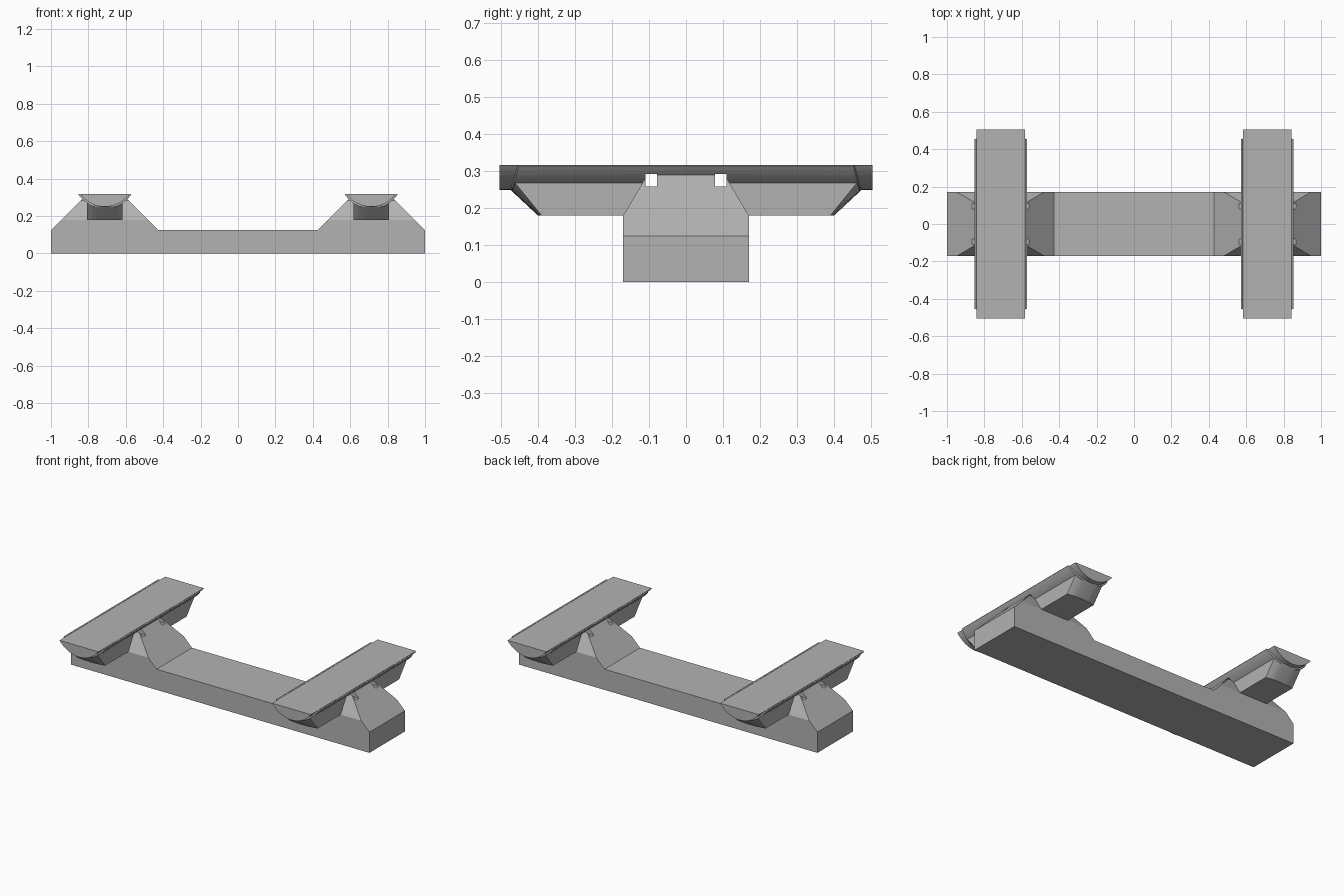
import bpy, bmesh, math
from mathutils import Vector

if "Cube" in bpy.data.objects:
    bpy.data.objects.remove(bpy.data.objects["Cube"])

grey = bpy.data.materials.new("plain_grey")
grey.use_nodes = True
grey.diffuse_color = (0.45, 0.45, 0.45, 1)
grey.node_tree.nodes["Principled BSDF"].inputs["Base Color"].default_value = grey.diffuse_color

CENTRE = 0.712          # distance of each cradle from the middle
TOP = 0.317             # height of the flat cradle tops
AXIS_Z = 0.41           # height of the arc centre
R_IN, R_OUT = 0.16, 0.17


def finish(bm, name):
    bmesh.ops.remove_doubles(bm, verts=bm.verts, dist=1e-5)
    bmesh.ops.recalc_face_normals(bm, faces=bm.faces)
    mesh = bpy.data.meshes.new(name)
    bm.to_mesh(mesh)
    bm.free()
    mesh.materials.append(grey)
    obj = bpy.data.objects.new(name, mesh)
    bpy.context.collection.objects.link(obj)
    return obj


def prism(points, half_y):
    """Extrude an x-z outline along y."""
    bm = bmesh.new()
    face = bm.faces.new([bm.verts.new((x, -half_y, z)) for x, z in points])
    ext = bmesh.ops.extrude_face_region(bm, geom=[face])["geom"]
    moved = [v for v in ext if isinstance(v, bmesh.types.BMVert)]
    bmesh.ops.translate(bm, verts=moved, vec=(0, 2 * half_y, 0))
    return bm


def arc_z(x, r):
    return min(TOP, AXIS_Z - math.sqrt(r * r - x * x))


def end_y(x, z):
    """Rounded cradle ends that slope inwards lower down."""
    return 0.475 - 1.1 * x * x - 1.07 * max(0, 0.25 - z)


def loft(half_x, bottom, top, cx, steps=16):
    """Solid between two height functions, closed by the rounded ends."""
    bm = bmesh.new()
    rings = []
    for i in range(steps + 1):
        x = half_x * (2 * i / steps - 1)
        lo, hi = bottom(x), top(x)
        ring = [(-end_y(x, lo), lo), (end_y(x, lo), lo),
                (end_y(x, hi), hi), (-end_y(x, hi), hi)]
        rings.append([bm.verts.new((cx + x, y, z)) for y, z in ring])
    for a, b in zip(rings, rings[1:]):
        for k in range(4):
            bm.faces.new((a[k], a[k - 1], b[k - 1], b[k]))
    bm.faces.new(rings[0])
    bm.faces.new(rings[-1])
    return bm


# Base beam with a sloped support at each end
half = [(0.427, 0.125), (0.592, 0.29), (0.835, 0.29), (1, 0.125), (1, 0)]
outline = half + [(-x, z) for x, z in reversed(half)]
bm = prism(outline, 0.17)
for s in (-1, 1):
    cut = bmesh.ops.bisect_plane(
        bm, geom=bm.verts[:] + bm.edges[:] + bm.faces[:], clear_outer=True,
        plane_co=(0, s * 0.17, 0.18), plane_no=Vector((0, s * 0.11, 0.065)).normalized())
    edges = [e for e in cut["geom_cut"] if isinstance(e, bmesh.types.BMEdge)]
    bmesh.ops.holes_fill(bm, edges=edges)
parts = [finish(bm, "base_beam")]

# Cradles: lower block, curved shell and flat-topped filler
for side, s in (("right", -1), ("left", 1)):
    cx = s * CENTRE
    parts.append(finish(loft(0.095, lambda x: 0.18,
                             lambda x: arc_z(x, R_OUT) + 0.003, cx), side + "_cradle_block"))
    parts.append(finish(loft(0.141, lambda x: arc_z(x, R_OUT),
                             lambda x: arc_z(x, R_IN) if abs(x) < 0.13 else TOP, cx, 32),
                        side + "_cradle_shell"))
    a = math.acos((AXIS_Z - TOP) / R_IN)
    angles = [a * (2 * i / 24 - 1) for i in range(25)]
    arc = [(cx + R_IN * math.sin(t), AXIS_Z - R_IN * math.cos(t)) for t in angles]
    parts.append(finish(prism(arc, 0.505), side + "_cradle_filler"))

# Two square strap tunnels running through everything
for y in (-0.094, 0.094):
    bpy.ops.mesh.primitive_cube_add(size=1, location=(0, y, 0.276))
    cutter = bpy.context.object
    cutter.scale = (2.4, 0.03, 0.033)
    cutter.hide_render = True
    for p in parts:
        mod = p.modifiers.new("tunnel", "BOOLEAN")
        mod.operation, mod.object, mod.solver = "DIFFERENCE", cutter, "EXACT"
        bpy.context.view_layer.objects.active = p
        bpy.ops.object.modifier_apply(modifier=mod.name)
    bpy.data.objects.remove(cutter)

# Smooth curves, crisp edges
bpy.ops.object.select_all(action="DESELECT")
for p in parts:
    p.select_set(True)
bpy.context.view_layer.objects.active = parts[0]
bpy.ops.object.shade_smooth_by_angle(angle=math.radians(25))
